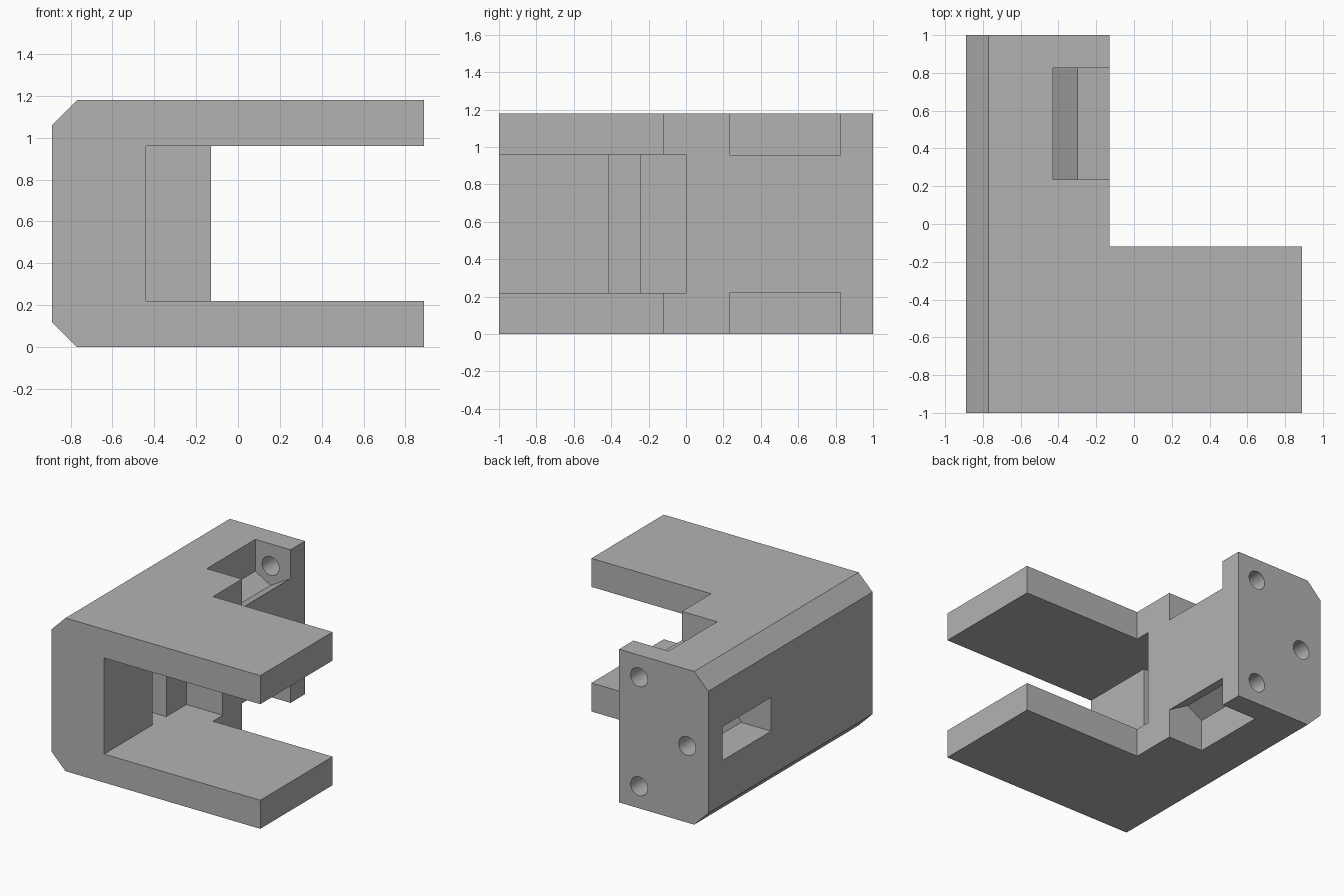
import bpy
import bmesh
import math

if "Cube" in bpy.data.objects:
    bpy.data.objects.remove(bpy.data.objects["Cube"], do_unlink=True)

W, H = 0.89, 1.18          # half width, height
MID = H / 2                # mirror height
STEM = -0.13               # inner side of the rear block
NUT_A = 0.13               # nut apothem
NUT_R = NUT_A / math.cos(math.pi / 6)
SCREW_X, SCREW_Z = -0.30, 1.01
SIDE_X = -0.71             # side screw position


def prism(name, outline, axis, lo, hi):
    """Extrude a 2D outline along y (points are x, z) or z (points are x, y)."""
    bm = bmesh.new()
    place = (lambda a, b: (a, lo, b)) if axis == "y" else (lambda a, b: (a, b, lo))
    face = bm.faces.new([bm.verts.new(place(a, b)) for a, b in outline])
    grown = bmesh.ops.extrude_face_region(bm, geom=[face])
    step = (0, hi - lo, 0) if axis == "y" else (0, 0, hi - lo)
    moved = [v for v in grown["geom"] if isinstance(v, bmesh.types.BMVert)]
    bmesh.ops.translate(bm, verts=moved, vec=step)
    bmesh.ops.recalc_face_normals(bm, faces=bm.faces)
    mesh = bpy.data.meshes.new(name)
    bm.to_mesh(mesh)
    bm.free()
    obj = bpy.data.objects.new(name, mesh)
    bpy.context.collection.objects.link(obj)
    return obj


def circle(x, z, r, n=40):
    return [(x + r * math.cos(math.tau * i / n), z + r * math.sin(math.tau * i / n))
            for i in range(n)]


# Chamfered block
c = 0.12
bracket = prism("clamp_bracket", [(-W, c), (-W + c, 0), (W, 0), (W, H),
                                  (-W + c, H), (-W, H - c)], "y", -1, 1)

# Open jaw with a groove in its inner wall
inner, groove = -0.44, -0.64
cutters = [prism("jaw_cutter", [(2, -2), (2, 0), (inner, 0), (inner, -0.245),
                                (groove, -0.245), (groove, -0.415),
                                (inner, -0.415), (inner, -2)], "z", 0.22, 0.96)]

# Cut-away behind the arms
cutters.append(prism("rear_cutter", [(STEM, -0.12), (2, -0.12), (2, 2), (STEM, 2)],
                     "z", -1, 2))

# Corner nut pockets, mirrored top and bottom
reach = 0.4
tip = SCREW_Z - NUT_R
pocket = [(SCREW_X - NUT_A, 2), (SCREW_X - NUT_A, SCREW_Z - NUT_R / 2), (SCREW_X, tip),
          (SCREW_X + reach, tip + reach * math.tan(math.pi / 6)), (SCREW_X + reach, 2)]
for side, flip in (("top", False), ("bottom", True)):
    def mirror(points):
        return [(x, H - z if flip else z) for x, z in points]
    cutters.append(prism(side + "_pocket_cutter", mirror(pocket), "y", 0.235, 0.825))
    cutters.append(prism(side + "_hole_cutter", mirror(circle(SCREW_X, SCREW_Z, 0.072)),
                         "y", 0.7, 1.2))

# Side nut pocket and its screw hole
cutters.append(prism("side_pocket_cutter",
                     [(-2, MID - NUT_A), (SIDE_X + NUT_R / 2, MID - NUT_A),
                      (SIDE_X + NUT_R, MID), (SIDE_X + NUT_R / 2, MID + NUT_A),
                      (-2, MID + NUT_A)], "y", 0.235, 0.825))
cutters.append(prism("side_hole_cutter", circle(SIDE_X, MID, 0.072), "y", 0.7, 1.2))

# Cut everything, then drop the cutters
bpy.ops.object.select_all(action="DESELECT")
bpy.context.view_layer.objects.active = bracket
bracket.select_set(True)
for cutter in cutters:
    cutter.hide_render = True
    mod = bracket.modifiers.new(cutter.name, "BOOLEAN")
    mod.operation = "DIFFERENCE"
    mod.solver = "EXACT"
    mod.object = cutter
    bpy.ops.object.modifier_apply(modifier=mod.name)
for cutter in cutters:
    bpy.data.objects.remove(cutter, do_unlink=True)

# Grey plastic
grey = bpy.data.materials.new("grey_plastic")
grey.use_nodes = True
colour = (0.45, 0.45, 0.45, 1)
grey.diffuse_color = colour
grey.node_tree.nodes["Principled BSDF"].inputs["Base Color"].default_value = colour
bracket.data.materials.clear()
bracket.data.materials.append(grey)
bpy.ops.object.shade_smooth_by_angle(angle=math.radians(25))
